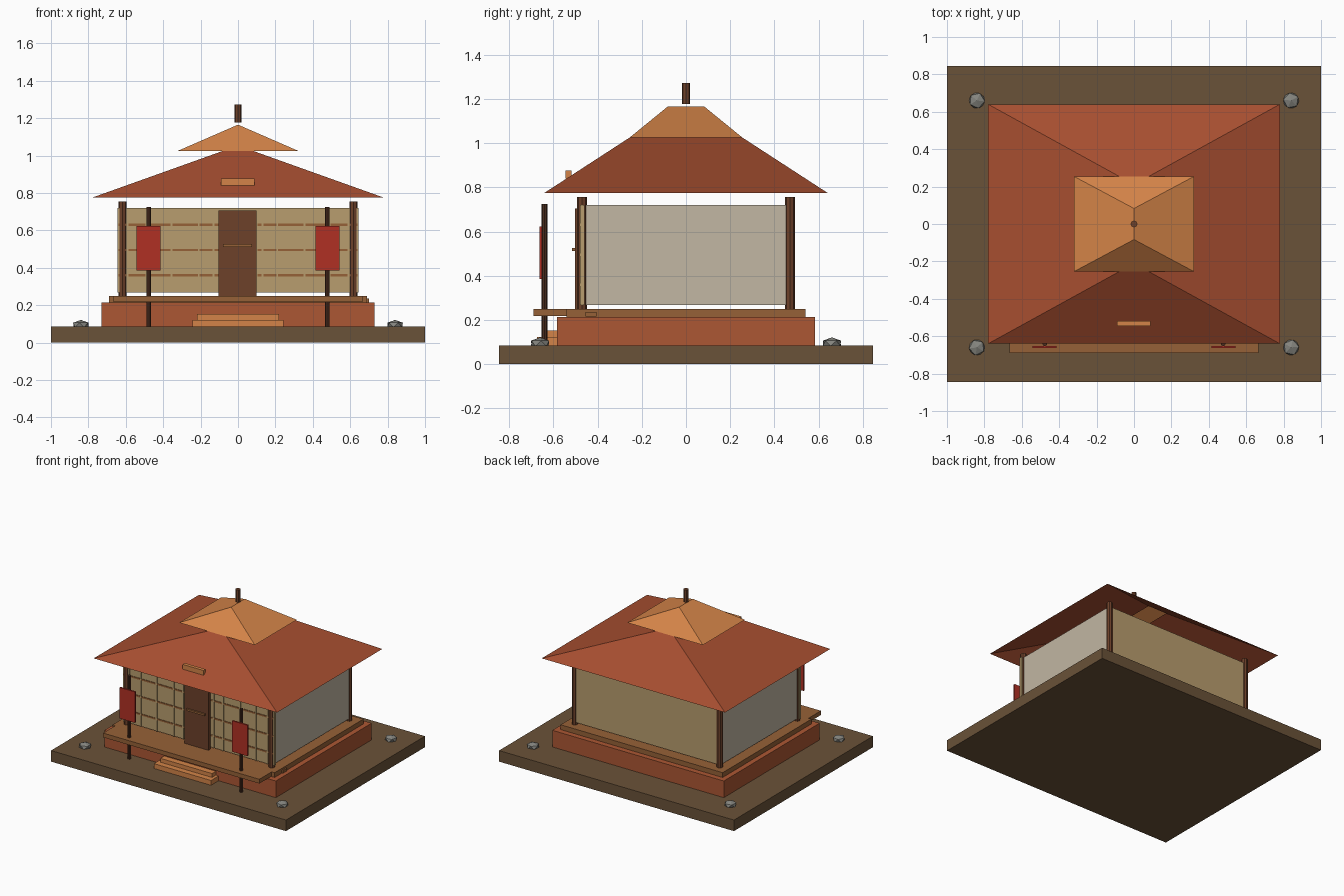
import bpy, bmesh
from math import pi

if "Cube" in bpy.data.objects:
    bpy.data.objects.remove(bpy.data.objects["Cube"])


def mat(name, hexcol):
    rgb = [int(hexcol[i:i + 2], 16) / 255 for i in (0, 2, 4)]
    m = bpy.data.materials.new(name)
    m.diffuse_color = [((c + 0.055) / 1.055) ** 2.4 for c in rgb] + [1]
    m.use_nodes = True
    m.node_tree.nodes["Principled BSDF"].inputs["Base Color"].default_value = m.diffuse_color
    return m


EARTH = mat("earth", "6a5238")
CLAY = mat("clay", "ac5733")
DECK = mat("deck_wood", "966137")
DARK = mat("dark_wood", "6d412a")
POLE = mat("pole_wood", "4c2e20")
TAN = mat("tan_panel", "b99e6e")
PAPER = mat("paper", "c2b7a3")
TILE = mat("roof_tile", "a64e30")
GOLD = mat("light_wood", "d48448")
RED = mat("red_cloth", "b03024")
STONE = mat("stone", "85857f")


def box(name, x, y, z, m):
    """Box from (min, max) ranges."""
    bpy.ops.mesh.primitive_cube_add(size=1, location=[sum(r) / 2 for r in (x, y, z)])
    o = bpy.context.object
    o.scale = [r[1] - r[0] for r in (x, y, z)]
    o.name = name
    o.data.materials.append(m)
    return o


def post(name, x, y, r, z, m):
    bpy.ops.mesh.primitive_cylinder_add(vertices=8, radius=r, depth=z[1] - z[0],
                                        location=(x, y, sum(z) / 2))
    o = bpy.context.object
    o.name = name
    o.data.materials.append(m)


def hip_roof(name, low, high, z, m):
    """Hollow four-sided roof from the eave half-sizes to the top half-sizes."""
    bm = bmesh.new()
    rings = [[bm.verts.new((sx * h[0], sy * h[1], zz))
              for sx, sy in ((-1, -1), (1, -1), (1, 1), (-1, 1))]
             for h, zz in zip((low, high), z)]
    for i in range(4):
        j = (i + 1) % 4
        bm.faces.new((rings[0][i], rings[0][j], rings[1][j], rings[1][i]))
    bmesh.ops.remove_doubles(bm, verts=bm.verts, dist=1e-5)
    me = bpy.data.meshes.new(name)
    bm.to_mesh(me)
    bm.free()
    me.materials.append(m)
    bpy.context.collection.objects.link(bpy.data.objects.new(name, me))


# Ground slab, plinth and decks
box("ground_slab", (-1, 1), (-.845, .845), (0, .085), EARTH)
box("plinth", (-.73, .73), (-.583, .583), (.085, .213), CLAY)
box("floor_deck", (-.69, .69), (-.54, .54), (.213, .25), DECK)
box("front_porch", (-.665, .665), (-.69, -.535), (.217, .25), DECK)
box("deck_peg", (.685, .7), (-.455, -.405), (.215, .235), DECK)

# Entrance steps
box("lower_step", (-.243, .243), (-.675, -.58), (.085, .122), GOLD)
box("upper_step", (-.22, .22), (-.63, -.58), (.122, .152), GOLD)

# Walls
box("front_wall", (-.645, .645), (-.48, -.46), (.268, .72), TAN)
box("back_wall", (-.61, .61), (.46, .48), (.268, .72), TAN)
for s in (-1, 1):
    x = s * .617
    box("side_wall", (x - .01, x + .01), (-.455, .455), (.268, .72), PAPER)
    for sy in (-1, 1):
        post("corner_pillar", x, sy * .47, .022, (.25, .755), DARK)
        # Garden rocks
        bpy.ops.mesh.primitive_ico_sphere_add(subdivisions=1, radius=.047,
                                              location=(s * .84, sy * .66, .094),
                                              rotation=(0, 0, s * .3 + sy * .2))
        rock = bpy.context.object
        rock.name = "garden_rock"
        rock.scale.z = .58
        rock.data.materials.append(STONE)

    # Lattice bars on the front wall
    for bx in (.13, .21, .355, .49, .59):
        box("lattice_upright", (s * bx - .005, s * bx + .005), (-.486, -.478), (.268, .72), TAN)
    for bz in (.36, .495, .63):
        a, b = sorted((s * .105, s * .64))
        box("lattice_rail", (a, b), (-.484, -.478), (bz - .006, bz + .006), DECK)

    # Banner and its pole
    post("banner_pole", s * .477, -.64, .013, (.085, .725), POLE)
    box("banner", (s * .479 - .065, s * .479 + .065), (-.663, -.651), (.385, .623), RED)

# Door and handle bar
box("door", (-.105, .1), (-.503, -.475), (.25, .705), DARK)
box("door_handle", (-.08, .075), (-.516, -.5), (.512, .526), DECK)

# Roofs, sign board and finial
hip_roof("main_roof", (.78, .64), (.08, .255), (.775, 1.025), TILE)
hip_roof("upper_roof", (.322, .255), (0, .083), (1.025, 1.165), GOLD)
box("sign_board", (-.09, .087), (-.545, -.518), (.84, .877), GOLD)
post("roof_finial", 0, 0, .018, (1.177, 1.272), DARK)
